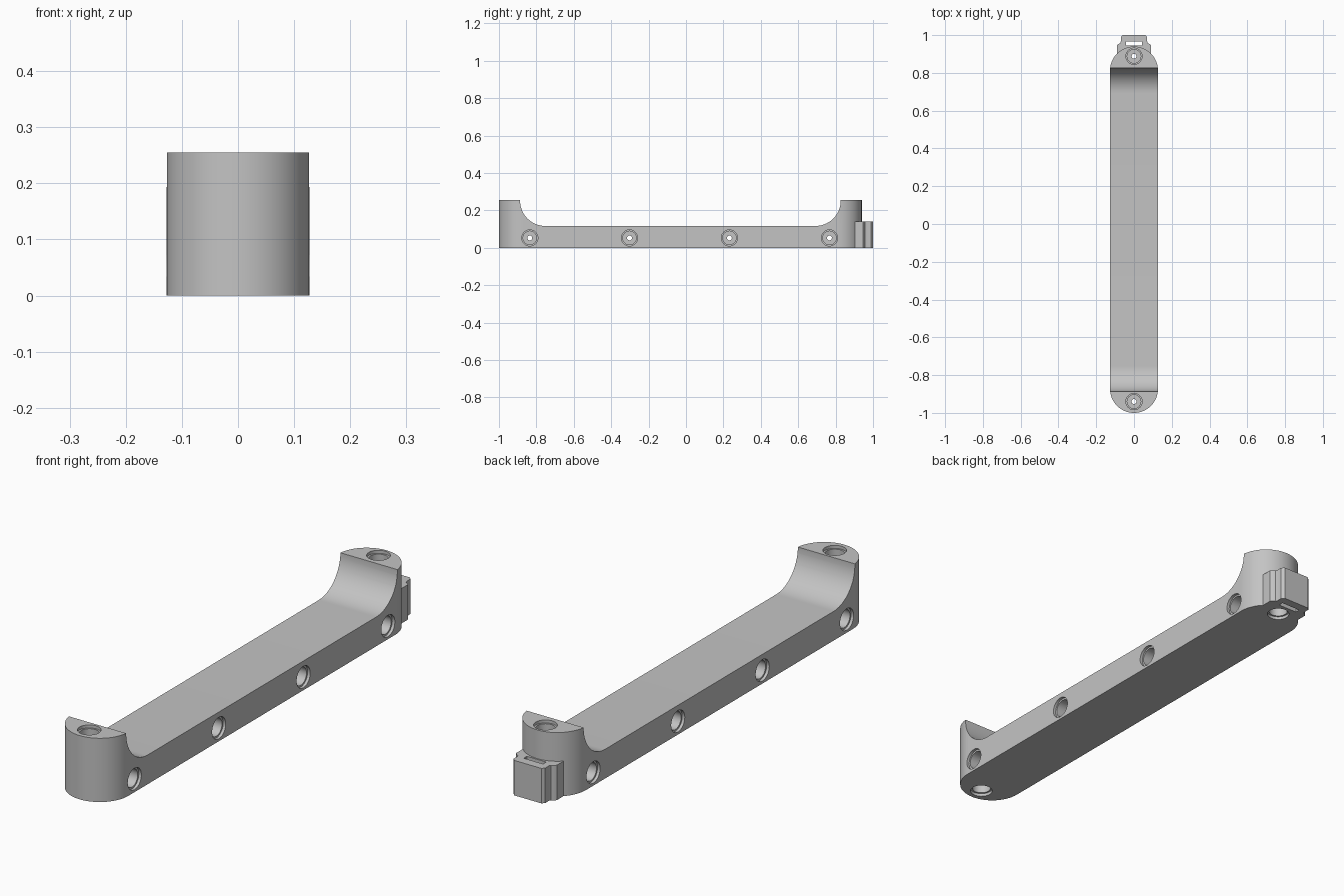
import bpy, bmesh, math
from mathutils import Matrix

cube = bpy.data.objects.get("Cube")
if cube:
    bpy.data.objects.remove(cube, do_unlink=True)

grey = bpy.data.materials.new("grey plastic")
grey.use_nodes = True
colour = (0.55, 0.55, 0.55, 1)
grey.diffuse_color = colour
grey.node_tree.nodes["Principled BSDF"].inputs["Base Color"].default_value = colour

R = 0.127            # half width, also radius of the rounded ends
TOP = 0.255          # height of the end posts
FLOOR = 0.117        # height of the bar
FRONT, BACK = -0.873, 0.813   # centres of the rounded ends


def finish(name, bm):
    bmesh.ops.recalc_face_normals(bm, faces=bm.faces)
    mesh = bpy.data.meshes.new(name)
    bm.to_mesh(mesh)
    bm.free()
    mesh.materials.append(grey)
    obj = bpy.data.objects.new(name, mesh)
    bpy.context.collection.objects.link(obj)
    return obj


def prism(name, outline, low, high, axis="z"):
    """Extrude a 2D outline along z (x, y points) or along x (y, z points)."""
    bm = bmesh.new()
    place = (lambda a, b: (a, b, low)) if axis == "z" else (lambda a, b: (low, a, b))
    face = bm.faces.new([bm.verts.new(place(a, b)) for a, b in outline])
    ext = bmesh.ops.extrude_face_region(bm, geom=[face])
    verts = [v for v in ext["geom"] if isinstance(v, bmesh.types.BMVert)]
    step = (0, 0, high - low) if axis == "z" else (high - low, 0, 0)
    bmesh.ops.translate(bm, verts=verts, vec=step)
    return finish(name, bm)


def arc(cx, cy, r, start, end, n=32):
    angles = [math.radians(start + (end - start) * i / n) for i in range(n + 1)]
    return [(cx + r * math.cos(a), cy + r * math.sin(a)) for a in angles]


def lathe(name, profile, matrix, n=40):
    """Closed solid turned around z, then placed by the matrix."""
    bm = bmesh.new()
    rings = [[bm.verts.new((x, y, z)) for x, y in arc(0, 0, r, 0, 360, n)[:-1]]
             for r, z in profile]
    for a, b in zip(rings, rings[1:]):
        for i in range(n):
            j = (i + 1) % n
            bm.faces.new((a[i], a[j], b[j], b[i]))
    bm.faces.new(rings[0])
    bm.faces.new(rings[-1])
    bmesh.ops.transform(bm, matrix=matrix, verts=bm.verts)
    return finish(name, bm)


def cut(obj, cutter):
    mod = obj.modifiers.new("cut", "BOOLEAN")
    mod.operation = "DIFFERENCE"
    mod.solver = "EXACT"
    mod.object = cutter
    bpy.context.view_layer.objects.active = obj
    bpy.ops.object.modifier_apply(modifier=mod.name)
    bpy.data.objects.remove(cutter, do_unlink=True)


def smooth(obj):
    bpy.ops.object.select_all(action="DESELECT")
    obj.select_set(True)
    bpy.context.view_layer.objects.active = obj
    bpy.ops.object.shade_smooth_by_angle(angle=math.radians(30))


# Bar with rounded ends
body = prism("bar_body", arc(0, BACK, R, 0, 180) + arc(0, FRONT, R, 180, 360), 0, TOP)

# Scooped recess between the end posts
F, B, S = FRONT - 0.014, BACK + 0.014, 0.135
scoop = ([(F, TOP + 0.1)] + arc(F + S, FLOOR + S, S, 180, 270, 20)
         + arc(B - S, FLOOR + S, S, 270, 360, 20) + [(B, TOP + 0.1)])
cut(body, prism("scoop_cutter", scoop, -0.2, 0.2, "x"))

# Screw holes: recessed rim, wide bore from both ends, thin passage between
H = TOP / 2
half = [(0.043, H + 0.02), (0.043, H - 0.012), (0.036, H - 0.012), (0.036, 0.02), (0.013, 0.02)]
hole = half + [(r, -z) for r, z in reversed(half)]
for y in (-0.94, 0.888):
    cut(body, lathe("post_hole", hole, Matrix.Translation((0, y, H))))
for y in (-0.835, -0.302, 0.232, 0.767):
    turn = Matrix.Rotation(math.pi / 2, 4, "Y")
    cut(body, lathe("side_hole", hole, Matrix.Translation((0, y, 0.053)) @ turn))
smooth(body)

# Stepped strap clip on the back end, hugging the rounded post
side = [(0.09, 0.945), (0.084, 0.952), (0.073, 0.958), (0.07, 0.966), (0.07, 0.99), (0.06, 1.0)]
clip_outline = (side + [(-x, y) for x, y in reversed(side)]
                + arc(0, BACK, R - 0.005, 137.5, 42.5, 24))
clip = prism("strap_clip", clip_outline, 0, 0.14)
slot = [(-0.043, 0.945), (0.043, 0.945), (0.043, 0.965), (-0.043, 0.965)]
cut(clip, prism("slot_cutter", slot, -0.1, 0.3))
smooth(clip)
